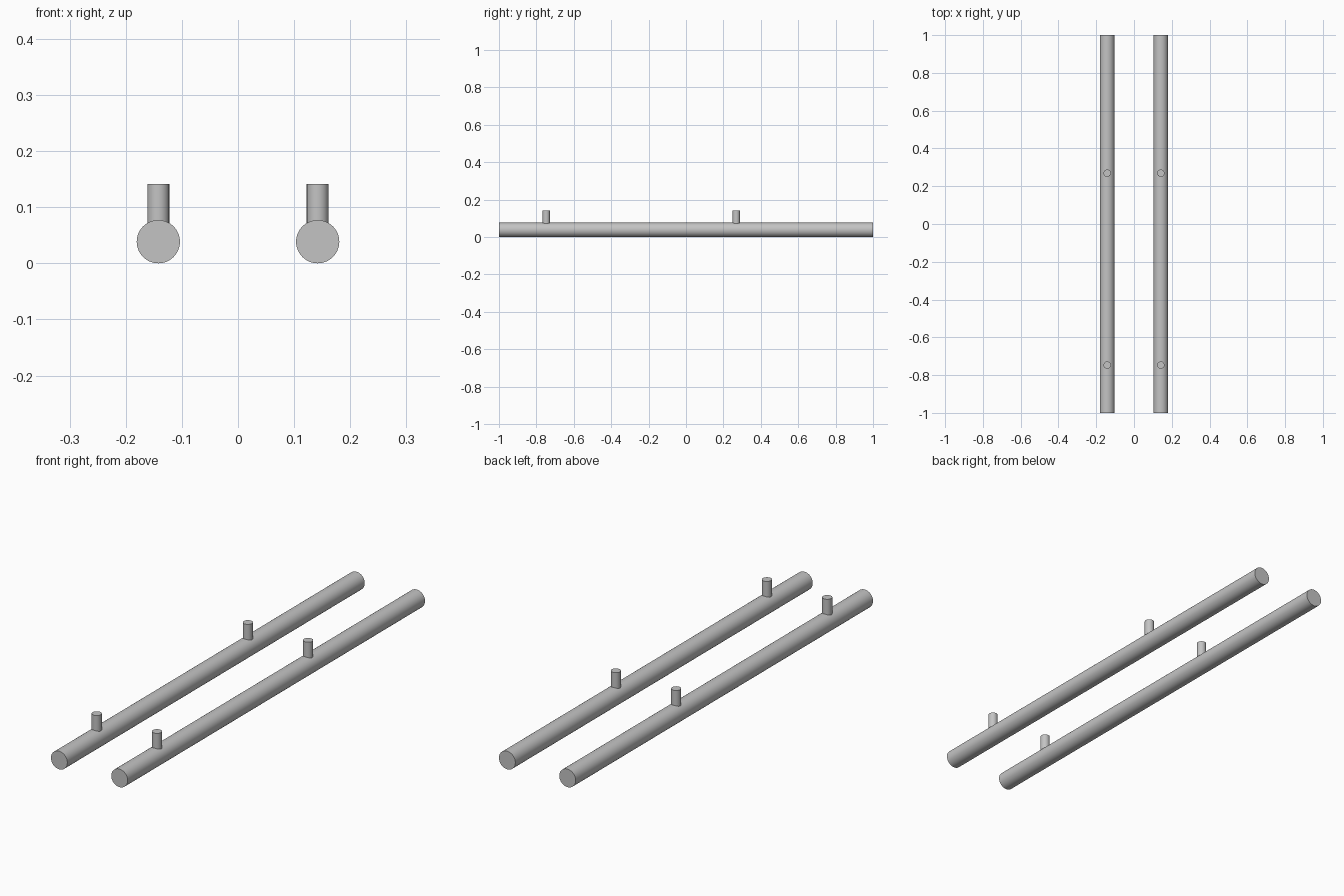
import bpy
import math

cube = bpy.data.objects.get("Cube")
if cube:
    bpy.data.objects.remove(cube, do_unlink=True)

RAIL_RADIUS = 0.0385
RAIL_X = 0.142
PEG_RADIUS = 0.0195
PEG_TOP = 0.141
PEG_Y = {"front": -0.747, "back": 0.269}

grey = bpy.data.materials.new("light grey metal")
grey.use_nodes = True
colour = (0.55, 0.55, 0.55, 1)
grey.diffuse_color = colour
grey.node_tree.nodes["Principled BSDF"].inputs["Base Color"].default_value = colour


def rod(name, radius, length, location, rotation=(0, 0, 0)):
    bpy.ops.mesh.primitive_cylinder_add(vertices=64, radius=radius, depth=length,
                                        location=location, rotation=rotation)
    obj = bpy.context.object
    obj.name = name
    obj.data.materials.append(grey)
    bpy.ops.object.shade_smooth_by_angle(angle=math.radians(30))
    return obj


for side, sign in (("left", 1), ("right", -1)):
    x = sign * RAIL_X
    # Long round rail lying on the ground
    rod(f"{side}_rail", RAIL_RADIUS, 2, (x, 0, RAIL_RADIUS), (math.pi / 2, 0, 0))
    # Upright pegs, rooted at the rail's axis
    height = PEG_TOP - RAIL_RADIUS
    for place, y in PEG_Y.items():
        rod(f"{side}_{place}_peg", PEG_RADIUS, height, (x, y, RAIL_RADIUS + height / 2))
